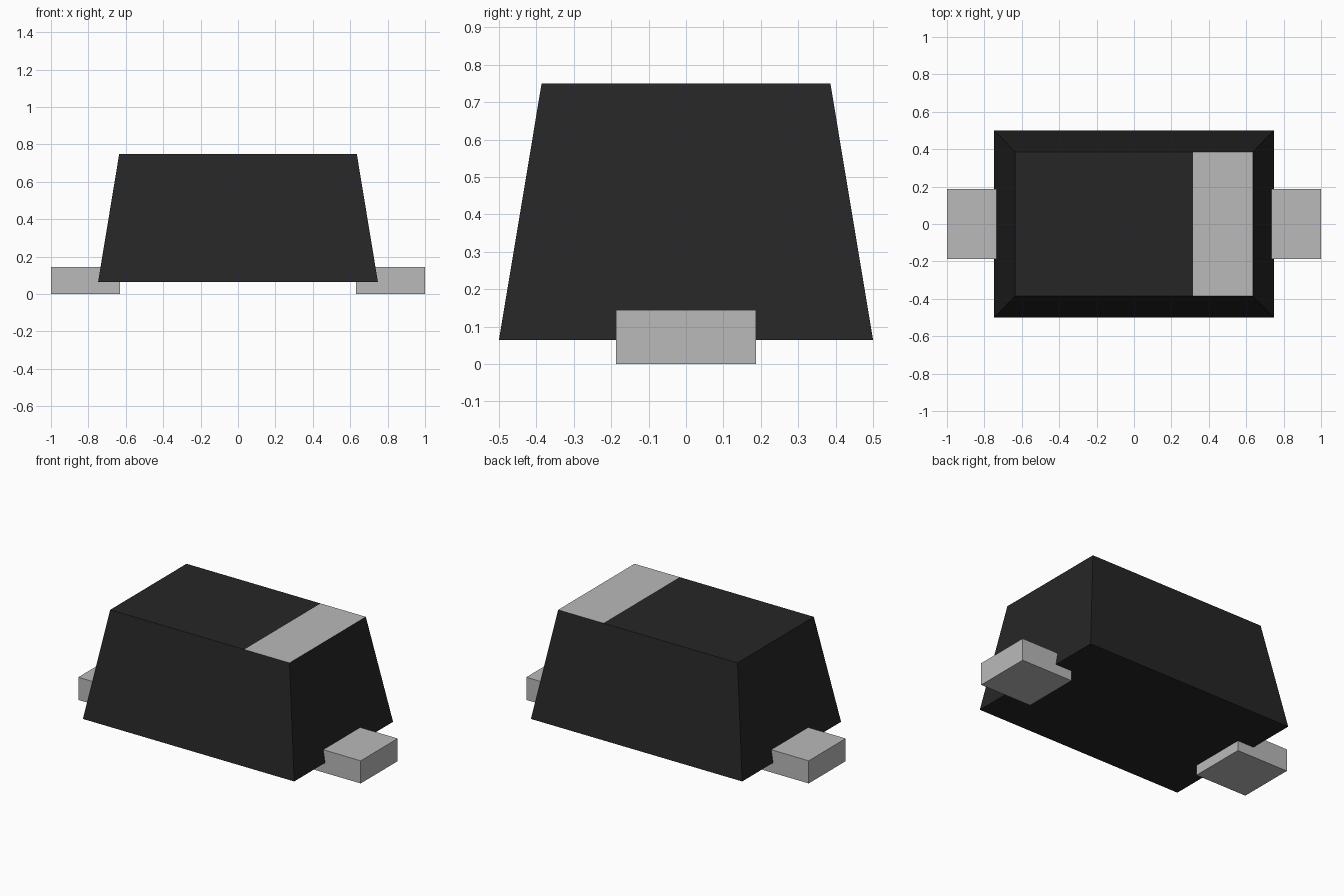
import bpy
import bmesh
from mathutils import Matrix, Vector

default = bpy.data.objects.get("Cube")
if default:
    bpy.data.objects.remove(default, do_unlink=True)


def material(name, rgb):
    mat = bpy.data.materials.new(name)
    mat.use_nodes = True
    mat.diffuse_color = (*rgb, 1)
    bsdf = next(n for n in mat.node_tree.nodes if n.type == 'BSDF_PRINCIPLED')
    bsdf.inputs["Base Color"].default_value = (*rgb, 1)
    return mat


BLACK = material("black plastic", (0.019, 0.019, 0.019))
GREY = material("light grey", (0.49, 0.49, 0.49))


def box(low, high):
    """Box between two corners, as a bmesh."""
    low, high = Vector(low), Vector(high)
    bm = bmesh.new()
    bmesh.ops.create_cube(bm, size=1, matrix=Matrix.Translation((low + high) / 2)
                          @ Matrix.Diagonal((*(high - low), 1)))
    return bm


def finish(name, bm, materials):
    mesh = bpy.data.meshes.new(name)
    bm.to_mesh(mesh)
    bm.free()
    for mat in materials:
        mesh.materials.append(mat)
    obj = bpy.data.objects.new(name, mesh)
    bpy.context.collection.objects.link(obj)
    return obj


# Tapered body
TOP, BAND_X = 0.75, 0.315
body = box((-0.748, -0.5, 0.065), (0.748, 0.5, TOP))
for v in body.verts:
    if v.co.z > 0.5:
        v.co.x *= 0.635 / 0.748
        v.co.y *= 0.386 / 0.5

# Polarity band: the top face cut across, its left end coloured
top = max(body.faces, key=lambda f: f.calc_center_median().z)
bmesh.ops.bisect_plane(body, geom=[top, *top.edges, *top.verts],
                       plane_co=(BAND_X, 0, 0), plane_no=(1, 0, 0))
for f in body.faces:
    c = f.calc_center_median()
    f.material_index = int(c.z > TOP - 0.001 and c.x > BAND_X)
finish("body", body, [BLACK, GREY])

# Metal leads, one at each end
for name, side in (("left_lead", 1), ("right_lead", -1)):
    x0, x1 = sorted((side * 0.63, side * 1.0))
    finish(name, box((x0, -0.187, 0), (x1, 0.187, 0.145)), [GREY])
